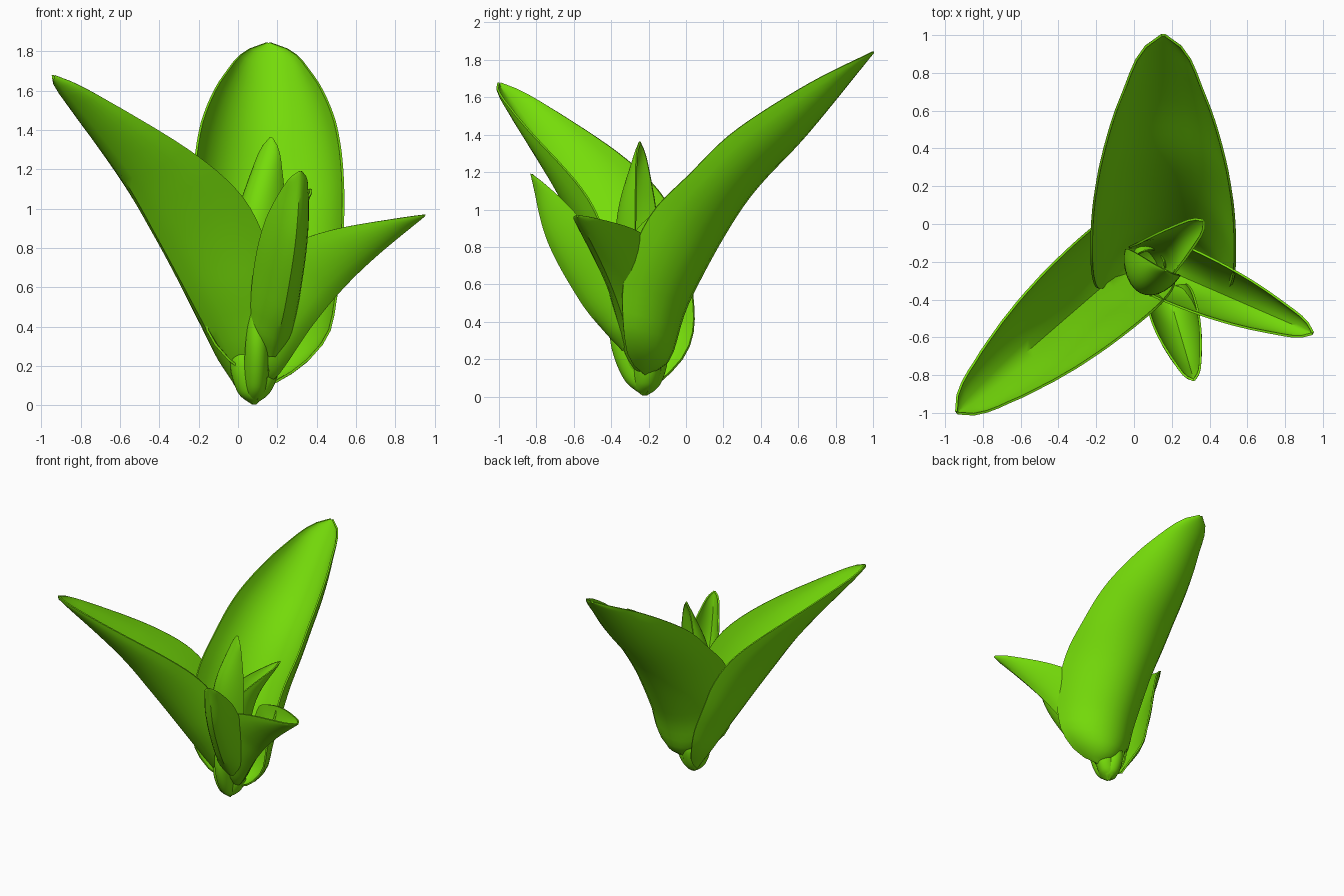
import bpy, math
from mathutils import Vector

if "Cube" in bpy.data.objects:
    bpy.data.objects.remove(bpy.data.objects["Cube"])

mat = bpy.data.materials.new("leaf_green")
mat.diffuse_color = (0.18, 0.72, 0.003, 1)
mat.use_nodes = True
mat.node_tree.nodes["Principled BSDF"].inputs["Base Color"].default_value = mat.diffuse_color

# Shared leaf outline: half-width along the length, as a fraction
WIDTH = [.10, .74, .91, .98, 1, .99, .94, .84, .68, .47, .24]
ROWS, HALF, ARC = 32, 7, math.radians(78)


def spline(pts, f):
    """Catmull-Rom through pts, f runs 0..1 over the whole list."""
    n = len(pts) - 1
    i = min(int(f * n), n - 1)
    u = f * n - i
    b, c = pts[i], pts[i + 1]
    a = pts[i - 1] if i > 0 else b * 2 - c
    d = pts[i + 2] if i + 2 <= n else c * 2 - b
    return (b * 2 + (c - a) * u + (a * 2 - b * 5 + c * 4 - d) * u**2
            + (b * 3 - a - c * 3 + d) * u**3) * 0.5


def even_path(pts):
    """Points spaced evenly along the spline."""
    pts = [Vector(p) for p in pts]
    dense = [spline(pts, k / 400) for k in range(401)]
    dist = [0.0]
    for p, q in zip(dense, dense[1:]):
        dist.append(dist[-1] + (q - p).length)
    out, k = [], 0
    for j in range(ROWS + 1):
        while k < 400 and dist[k] < dist[-1] * j / ROWS - 1e-6:
            k += 1
        out.append(dense[k])
    return out


def leaf(name, base, toward, width, midrib, rim, lean=0.0, fold=0.0, thick=0.012):
    """Cupped leaf: midrib and rim are (outward, height) curves in its own plane.
    fold blends the round cup towards a V with a creased midrib."""
    out = Vector((*toward, 0)).normalized()
    up = Vector((0, 0, 1))
    side = up.cross(out)
    verts, faces = [], []
    cols = 2 * HALF + 1
    for j, (p, r) in enumerate(zip(even_path(midrib), even_path(rim))):
        t = j / ROWS
        w = spline(WIDTH, t) * width
        if t > .92:                                   # rounded tip
            w *= math.sqrt(max(1 - ((t - .92) / .08)**2, .01))
        centre = Vector((*base, 0)) + out * p.x + up * p.y + side * lean * t * t
        inward = out * (r.x - p.x) + up * (r.y - p.y)
        for k in range(cols):
            a = (k / HALF - 1) * ARC
            s = math.sin(a) / math.sin(ARC)
            d = (1 - math.cos(a)) / (1 - math.cos(ARC))
            verts.append(centre + side * w * s
                         + inward * (d * (1 - fold) + abs(s) * fold))
    for j in range(ROWS):
        for k in range(cols - 1):
            v = j * cols + k
            faces.append((v, v + 1, v + cols + 1, v + cols))
    mesh = bpy.data.meshes.new(name)
    mesh.from_pydata(verts, [], faces)
    mesh.materials.append(mat)
    obj = bpy.data.objects.new(name, mesh)
    bpy.context.collection.objects.link(obj)
    mod = obj.modifiers.new("thickness", 'SOLIDIFY')
    mod.thickness, mod.offset = thick, 0
    bpy.ops.object.select_all(action='DESELECT')
    obj.select_set(True)
    bpy.context.view_layer.objects.active = obj
    bpy.ops.object.modifier_apply(modifier=mod.name)
    bpy.ops.object.shade_smooth_by_angle(angle=math.radians(40))


# Two large outer leaves
leaf("back_leaf", (.155, -.22), (0, 1), .38,
     [(0, .12), (.13, .2), (.24, .52), (.53, 1.03), (.87, 1.41), (1.22, 1.84)],
     [(0, .12), (-.09, .22), (-.12, .47), (-.1, .67), (.03, .97), (.24, 1.19),
      (.48, 1.42), (.87, 1.67), (1.22, 1.845)])
leaf("left_leaf", (.02, -.17), (-.96, -.83), .27,
     [(0, .07), (.1, .2), (.29, .47), (.56, .85), (.82, 1.19), (1.265, 1.66)],
     [(0, .07), (-.06, .2), (-.05, .45), (.03, .7), (.1, .88), (.24, 1.07),
      (.5, 1.26), (.95, 1.51), (1.265, 1.68)], fold=.25)

# Medium outer leaves
leaf("right_leaf", (.12, -.22), (.83, -.36), .155,
     [(0, .11), (.09, .16), (.27, .4), (.44, .59), (.63, .76), (.9, .965)],
     [(0, .11), (-.02, .3), (.02, .55), (.1, .75), (.22, .82), (.48, .9), (.9, .97)],
     fold=.25)
leaf("front_leaf", (.145, -.24), (.17, -.58), .125,
     [(.1, .25), (.2, .35), (.34, .52), (.52, .84), (.61, 1.19)],
     [(.1, .25), (.12, .45), (.2, .67), (.34, .91), (.47, 1.06), (.61, 1.19)], fold=.25)

# Upright inner leaves
leaf("inner_tall_leaf", (.08, -.2), (-.45, -.89), .15,
     [(0, .03), (.1, .3), (.16, .7), (.14, 1.0), (0, 1.36)],
     [(0, .03), (0, .3), (-.01, .7), (-.01, 1.0), (0, 1.36)], lean=.1)
leaf("inner_back_leaf", (.09, -.21), (.27, .22), .14,
     [(0, .04), (.08, .3), (.13, .6), (.2, .85), (.36, 1.1)],
     [(0, .04), (-.03, .35), (-.03, .65), (.05, .88), (.36, 1.1)])

# Small sheath leaves around the foot
leaf("front_sheath", (.085, -.23), (.1, -1), .055,
     [(0, .01), (.1, .1), (.17, .3), (.16, .55)],
     [(0, .01), (.05, .13), (.11, .3), (.16, .55)])
for name, toward, height in (("left_sheath", (-1, -.5), .36),
                             ("back_sheath", (-.3, 1), .36),
                             ("right_sheath", (1, .3), .3)):
    leaf(name, (.08, -.22), toward, .07,
         [(0, .01), (.08, .07), (.12, .6 * height), (.08, height)],
         [(0, .01), (.02, .1), (.06, .6 * height), (.08, height)])
